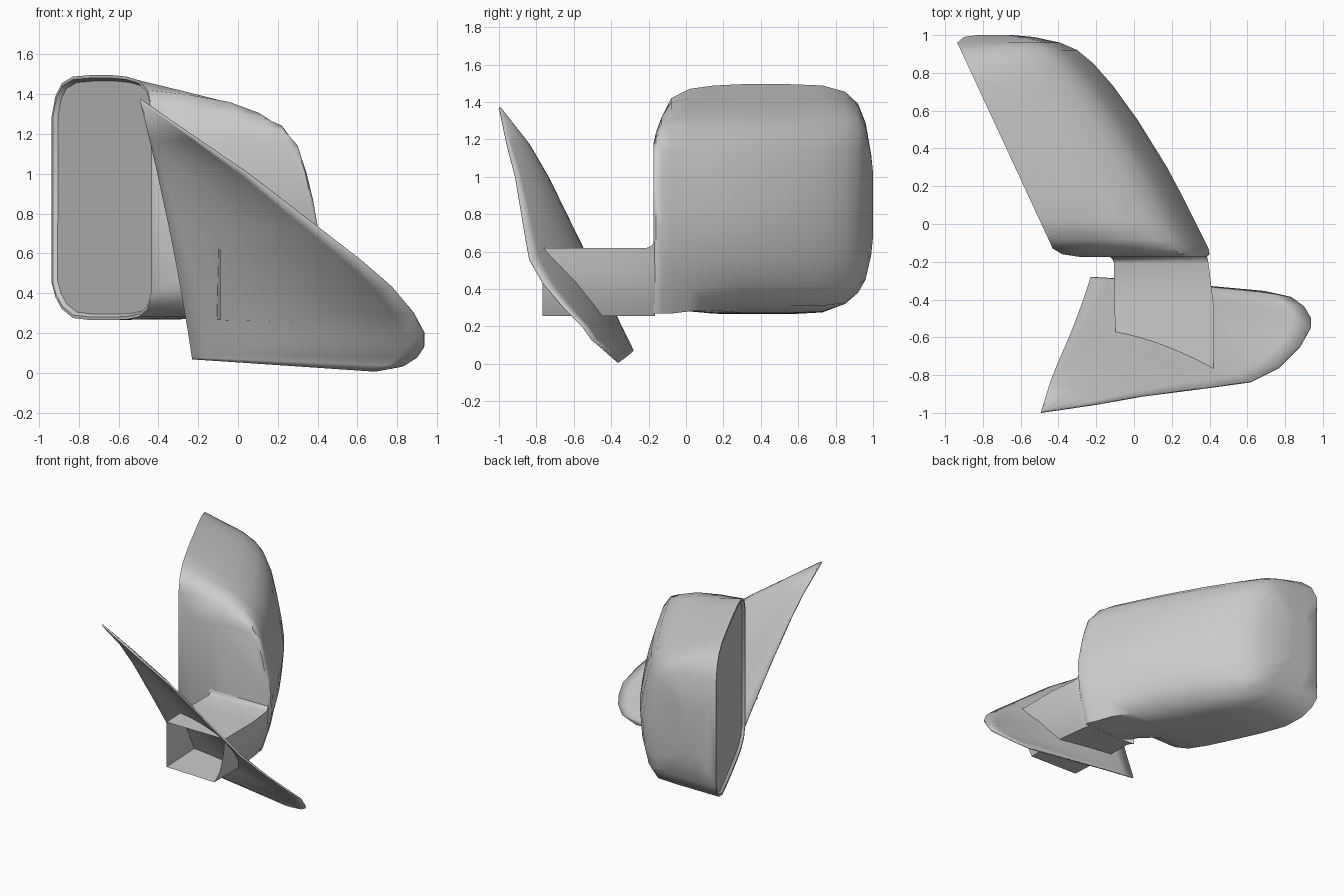
import bpy, bmesh, math
from mathutils import Vector

cube = bpy.data.objects.get("Cube")
if cube:
    bpy.data.objects.remove(cube, do_unlink=True)

grey = bpy.data.materials.new("plain grey")
grey.use_nodes = True
COLOUR = (0.6, 0.6, 0.6, 1)
grey.diffuse_color = COLOUR
grey.node_tree.nodes["Principled BSDF"].inputs["Base Color"].default_value = COLOUR


def finish(bm, name, angle=50):
    """Turn a bmesh into a shaded object."""
    bmesh.ops.remove_doubles(bm, verts=bm.verts, dist=0.0005)
    bmesh.ops.recalc_face_normals(bm, faces=bm.faces)
    mesh = bpy.data.meshes.new(name)
    bm.to_mesh(mesh)
    bm.free()
    mesh.materials.append(grey)
    ob = bpy.data.objects.new(name, mesh)
    bpy.context.collection.objects.link(ob)
    bpy.ops.object.select_all(action='DESELECT')
    ob.select_set(True)
    bpy.context.view_layer.objects.active = ob
    bpy.ops.object.shade_smooth_by_angle(angle=math.radians(angle))
    return ob


def loft(bm, rows, closed, skip=lambda i, j: False):
    """Join rows of points with quads and return the vertex rows."""
    grid = [[bm.verts.new(p) for p in row] for row in rows]
    n = len(grid[0])
    for i in range(len(grid) - 1):
        for j in range(n if closed else n - 1):
            k = (j + 1) % n
            if not skip(i, j):
                bm.faces.new((grid[i][j], grid[i][k], grid[i + 1][k], grid[i + 1][j]))
    return grid


def soft_max(a, b, k):
    return max(a, b) + k * max(0, 1 - abs(a - b) / k) ** 2 / 4


def glass_x(y):
    return -0.43 - 0.464 * (y + 0.13)


# Housing: cross-sections along y as (y, bottom, top, inner x, outer x)
stations = [
    (-0.175, 0.50, 1.17, -0.28, 0.385), (-0.16, 0.45, 1.24, -0.38, 0.40),
    (-0.13, 0.40, 1.32, None, 0.395), (-0.08, 0.32, 1.42, None, 0.37),
    (0.02, 0.28, 1.47, None, 0.32), (0.15, 0.268, 1.488, None, 0.255),
    (0.30, 0.265, 1.495, None, 0.175), (0.55, 0.265, 1.495, None, 0.02),
    (0.73, 0.275, 1.488, None, -0.11), (0.85, 0.32, 1.455, None, -0.215),
    (0.92, 0.38, 1.39, None, -0.30), (0.96, 0.45, 1.29, None, -0.39),
    (0.99, 0.58, 1.12, -0.90, -0.53), (1.0, 0.68, 1.02, -0.83, -0.64)]
# Section shape: depth behind the glass (fraction) and height
upper = [(0.25, 1.435), (0.5, 1.37), (0.68, 1.305), (0.79, 1.245), (0.87, 1.145),
         (0.93, 1.0), (0.97, 0.87), (1, 0.74)]
lower_near = [(0.985, 0.55), (0.945, 0.4), (0.89, 0.25), (0.6, 0.25), (0.42, 0.25), (0.3, 0.25)]
lower_far = [(0.975, 0.55), (0.92, 0.42), (0.8, 0.31), (0.6, 0.26), (0.42, 0.25), (0.3, 0.25)]
rows = []
for y, zb, zt, xi, xo in stations:
    xi = glass_x(y) if xi is None else xi
    far = min(1, max(0, y / 0.3))
    lower = [Vector(a).lerp(Vector(b), far) for a, b in zip(lower_near, lower_far)]
    row = [(xi, y, zb), (xi, y, zt)]
    for w, z in upper + lower:
        # The outer side runs down to the arm at the near end
        floor = 0.265 if y < 0 and w > 0.4 else zb
        z = -soft_max(-z, -zt, 0.12)
        row.append((xi + (xo - xi) * w, y, soft_max(z, floor, 0.04)))
    rows.append(row)
bm = bmesh.new()
first, last = 2, len(rows) - 3
grid = loft(bm, rows, True, lambda i, j: j == 0 and first <= i < last)
bm.faces.new(grid[0])
bm.faces.new(grid[-1])
# Recessed glass with a narrow rim
glass = bm.faces.new([grid[i][0] for i in range(first, last + 1)]
                     + [grid[i][1] for i in range(last, first - 1, -1)])
bmesh.ops.recalc_face_normals(bm, faces=bm.faces)
bmesh.ops.inset_region(bm, faces=[glass], thickness=0.015)
bmesh.ops.inset_region(bm, faces=[glass], thickness=0.015, depth=-0.02)
finish(bm, "mirror_housing")

# Arm: open hollow tube as (y, left x, top, right shift)
rows = []
for y, xl, zt, dx in [(-0.768, -0.088, 0.62, 0), (-0.42, -0.105, 0.62, 0),
                      (-0.21, -0.105, 0.62, -0.025), (-0.185, -0.115, 0.63, -0.03),
                      (-0.165, -0.14, 0.66, -0.035)]:
    rows.append([(xl, y, 0.265), (xl, y, zt), (0.42 + dx, y, zt), (0.41 + dx, y, 0.5),
                 (0.38 + dx, y, 0.36), (0.33 + dx, y, 0.255)])
bm = bmesh.new()
loft(bm, rows, True)
finish(bm, "mounting_arm")

# Plate: curved sheet between a rear edge and a rounded front edge
edge = [(0.69, -0.36, 0.008), (0.83, -0.39, 0.035), (0.9, -0.44, 0.08),
        (0.935, -0.5, 0.13), (0.935, -0.55, 0.2), (0.88, -0.65, 0.3),
        (0.77, -0.76, 0.43), (0.62, -0.835, 0.56), (0.4, -0.865, 0.73),
        (0.05, -0.91, 1.0), (-0.2, -0.955, 1.17), (-0.49, -0.997, 1.37)]
heights = [0.07, 0.08, 0.1, 0.14, 0.2, 0.3, 0.43, 0.56, 0.73, 1.0, 1.17, 1.37]
rows = []
STEPS = 12
for (x, y, z), h in zip(edge, heights):
    t = h - 0.07
    lx = -0.23 - 0.15 * t - 0.04 * t * t
    ly = -0.285 - 0.49 * t - 0.075 * max(0, (h - 1) / 0.37) ** 2
    bend = 1 + min(0.9, h / 0.45)
    row = []
    for s in range(STEPS + 1):
        u = s / STEPS
        row.append(Vector((lx + (x - lx) * u, ly + (y - ly) * u ** bend, h + (z - h) * u)))
    rows.append(row)
bm = bmesh.new()
loft(bm, rows, False)
plate = finish(bm, "mounting_plate")
solid = plate.modifiers.new("thickness", 'SOLIDIFY')
solid.thickness = 0.012
solid.offset = 0
